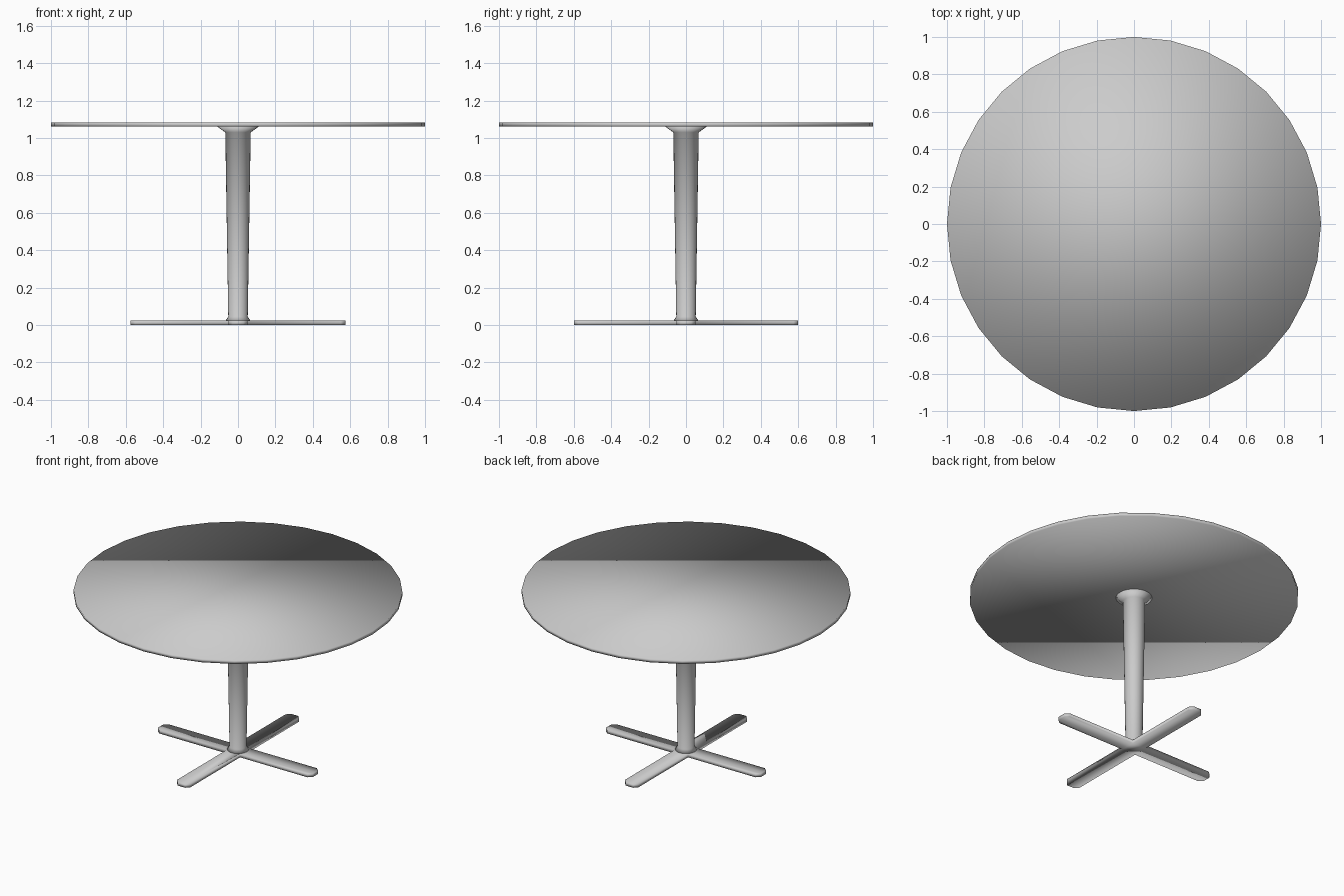
import bpy, bmesh
from math import cos, sin, pi

if "Cube" in bpy.data.objects:
    bpy.data.objects.remove(bpy.data.objects["Cube"])


def finish(name, bm):
    bmesh.ops.recalc_face_normals(bm, faces=bm.faces)
    mesh = bpy.data.meshes.new(name)
    bm.to_mesh(mesh)
    bm.free()
    for p in mesh.polygons:
        p.use_smooth = True
    obj = bpy.data.objects.new(name, mesh)
    bpy.context.collection.objects.link(obj)
    return obj


def lathe(name, profile, sides):
    """Stack of (radius, z) rings, capped at both ends."""
    bm = bmesh.new()
    rings = [[bm.verts.new((r * cos(2 * pi * i / sides), r * sin(2 * pi * i / sides), z))
              for i in range(sides)] for r, z in profile]
    for a, b in zip(rings, rings[1:]):
        for i in range(sides):
            j = (i + 1) % sides
            bm.faces.new((a[i], a[j], b[j], b[i]))
    bm.faces.new(rings[0])
    bm.faces.new(rings[-1])
    return finish(name, bm)


# Round table top, 32 sides, thin edge
lathe("table_top", [(1.0, 1.06), (1.0, 1.083)], 32)

# Tapered column with a flare at each end
lathe("column", [(0.068, 0.02), (0.052, 0.045), (0.068, 1.03), (0.11, 1.06)], 24)

# Cross foot: one flat outline with clipped arm ends, extruded
W, TIP, CLIP = 0.05, 0.028, 0.025
LENGTHS = (0.575, 0.6, 0.575, 0.6)
bm = bmesh.new()
outline = []
for k, length in enumerate(LENGTHS):
    c, s = round(cos(k * pi / 2)), round(sin(k * pi / 2))
    for u, v in ((length - CLIP, -W), (length, -TIP), (length, TIP), (length - CLIP, W), (W, W)):
        outline.append(bm.verts.new((u * c - v * s, u * s + v * c, 0)))
base = bm.faces.new(outline)
top = bmesh.ops.extrude_face_region(bm, geom=[base], use_keep_orig=True)
bmesh.ops.translate(bm, vec=(0, 0, 0.023),
                    verts=[g for g in top["geom"] if isinstance(g, bmesh.types.BMVert)])
finish("cross_foot", bm)
